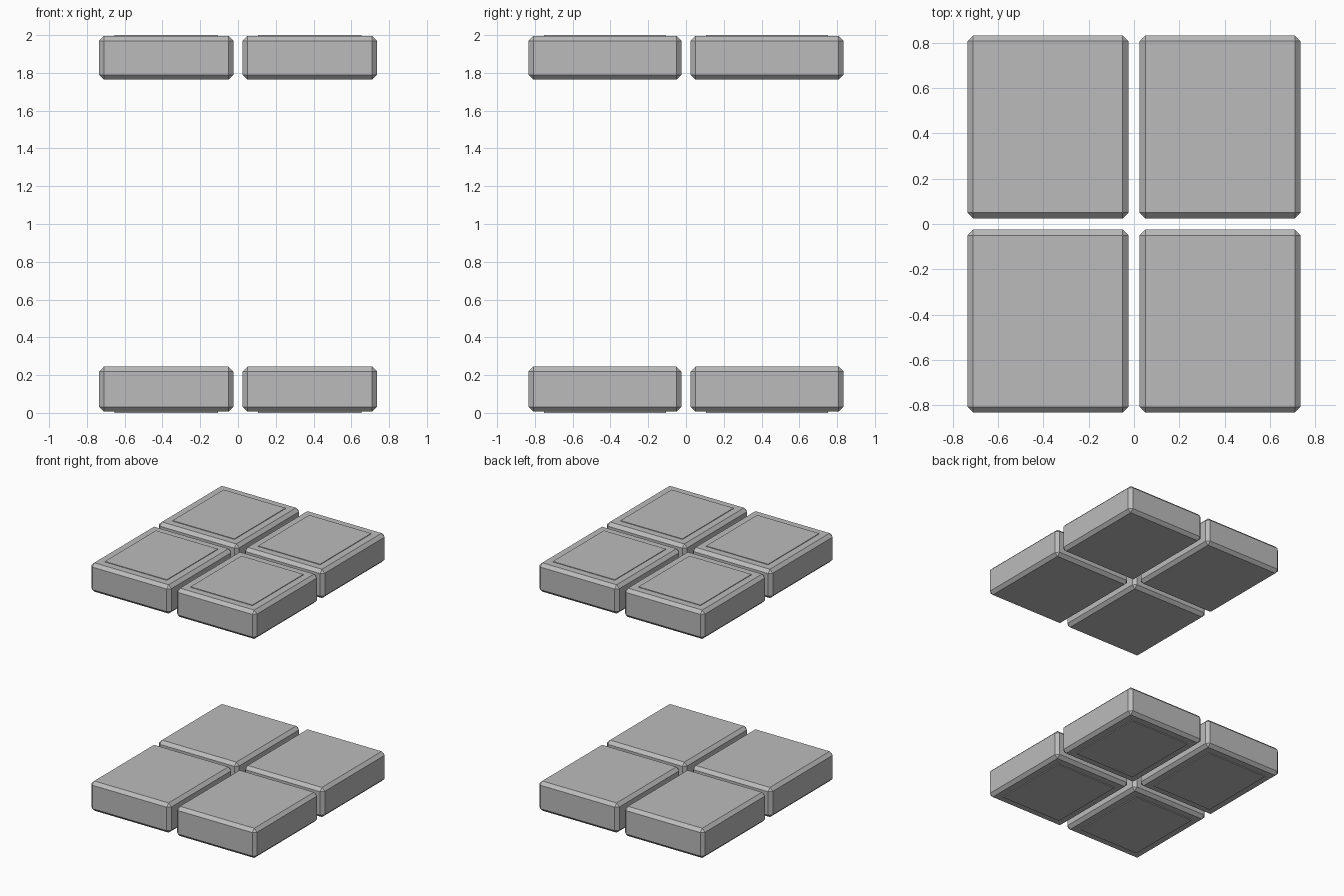
import bpy, bmesh
from mathutils import Matrix, Vector

if "Cube" in bpy.data.objects:
    bpy.data.objects.remove(bpy.data.objects["Cube"])

grey = bpy.data.materials.new("plain grey")
grey.diffuse_color = (0.5, 0.5, 0.5, 1)
grey.use_nodes = True
grey.node_tree.nodes["Principled BSDF"].inputs["Base Color"].default_value = grey.diffuse_color


def box(name, lo, hi, chamfer=0.0):
    """Axis-aligned block, optionally with flat chamfered edges."""
    lo, hi = Vector(lo), Vector(hi)
    bm = bmesh.new()
    bmesh.ops.create_cube(bm, size=1, matrix=Matrix.Translation((lo + hi) / 2)
                          @ Matrix.Diagonal((*(hi - lo), 1)))
    if chamfer:
        bmesh.ops.bevel(bm, geom=bm.edges[:], offset=chamfer, segments=1,
                        affect='EDGES')
    mesh = bpy.data.meshes.new(name)
    bm.to_mesh(mesh)
    bm.free()
    mesh.materials.append(grey)
    obj = bpy.data.objects.new(name, mesh)
    bpy.context.collection.objects.link(obj)
    return obj


X_SPANS = {"left": (-0.735, -0.025), "right": (0.025, 0.735)}
Y_SPANS = {"front": (-0.833, -0.025), "back": (0.025, 0.833)}
INSET = 0.08

for xn, (x0, x1) in X_SPANS.items():
    for yn, (y0, y1) in Y_SPANS.items():
        # chamfered blocks in two layers
        box(f"lower_block_{yn}_{xn}", (x0, y0, 0.007), (x1, y1, 0.245), 0.025)
        box(f"upper_block_{yn}_{xn}", (x0, y0, 1.764), (x1, y1, 1.995), 0.025)
        # thin raised panels on the outward faces
        px0, px1, py0, py1 = x0 + INSET, x1 - INSET, y0 + INSET, y1 - INSET
        box(f"bottom_panel_{yn}_{xn}", (px0, py0, 0.0), (px1, py1, 0.009))
        box(f"top_panel_{yn}_{xn}", (px0, py0, 1.993), (px1, py1, 2.0))
